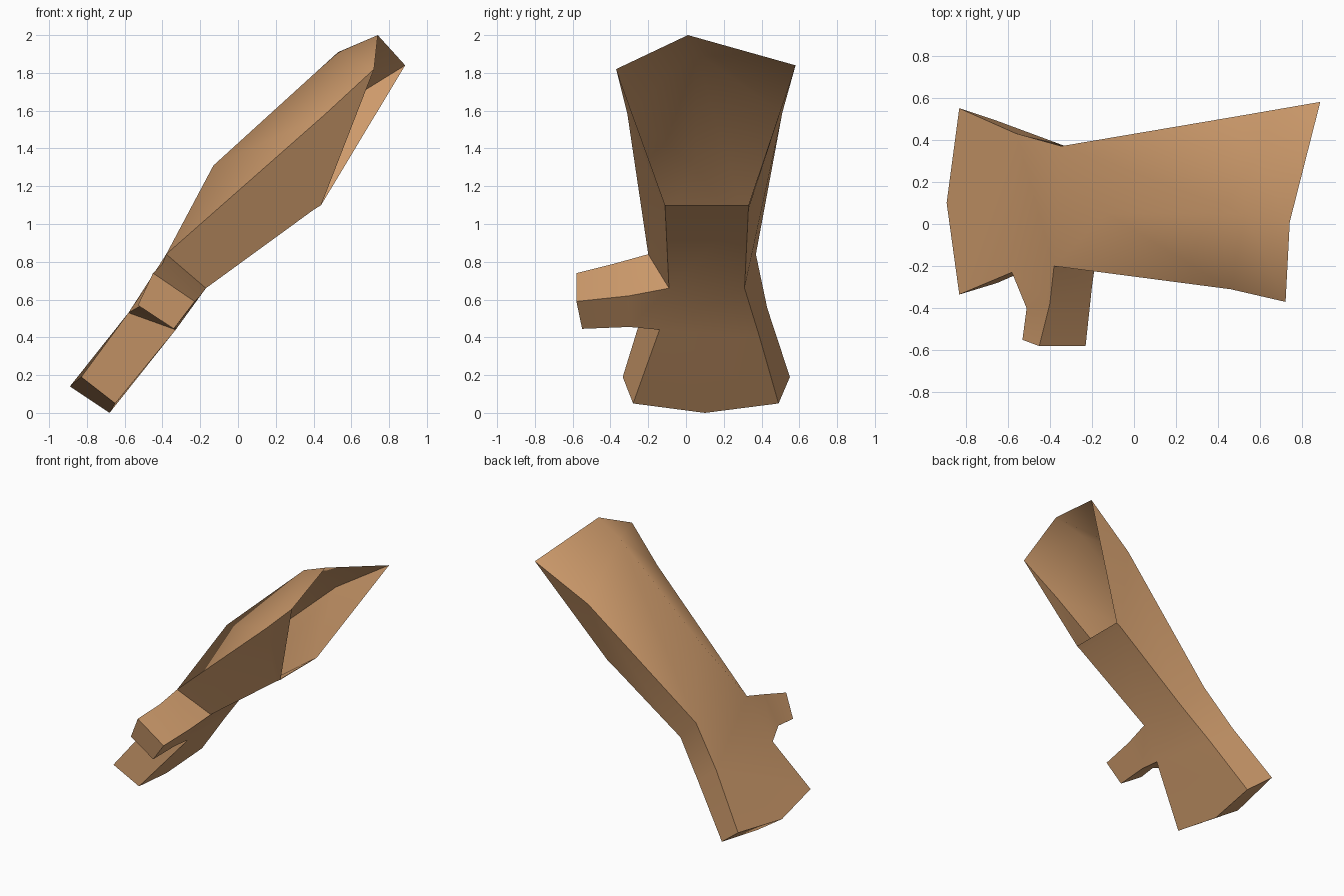
import bpy, bmesh

if "Cube" in bpy.data.objects:
    bpy.data.objects.remove(bpy.data.objects["Cube"])

skin = bpy.data.materials.new("tan_skin")
skin.diffuse_color = (0.62, 0.33, 0.15, 1)
skin.use_nodes = True
skin.node_tree.nodes["Principled BSDF"].inputs["Base Color"].default_value = skin.diffuse_color

bm = bmesh.new()


def ring(*pts):
    return [bm.verts.new(p) for p in pts]


def bridge(a, b):
    n = len(a)
    for i in range(n):
        j = (i + 1) % n
        bm.faces.new((a[i], a[j], b[j], b[i]))


# forearm: open five-sided tube (top, back, bottom back, bottom front, front)
rim = ring((.74, .01, 2.0), (.885, .58, 1.84), (.44, .33, 1.10), (.44, -.11, 1.10), (.72, -.37, 1.82))
upper = ring((.53, .05, 1.91), (.48, .51, 1.59), (.40, .33, 1.075), (.40, -.11, 1.075), (.46, -.31, 1.58))
wrist = ring((-.13, .05, 1.31), (-.345, .37, .84), (-.17, .31, .66), (-.17, -.09, .66), (-.38, -.20, .84))
bridge(rim, upper)
bridge(upper, wrist)
top, back, low_back, low_front, front = wrist

# hand: flat slab with a slightly pointed end
palm_tb, palm_bb, palm_bf, palm_tf = ring(
    (-.56, .43, .555), (-.38, .39, .40), (-.33, -.14, .44), (-.58, -.23, .53))
tip = ring((-.83, .55, .19), (-.89, .10, .14), (-.83, -.335, .19),
           (-.65, -.28, .05), (-.68, .10, 0), (-.65, .49, .05))
tb, tm, tf, bf, bmid, bb = tip
for f in ((top, front, back), (front, palm_tf, palm_tb, back),
          (palm_tf, tf, tm, tb, palm_tb),
          (low_back, palm_bb, palm_bf, low_front),
          (palm_bb, bb, bmid, bf, palm_bf),
          (back, palm_tb, palm_bb, low_back), (palm_tb, tb, bb, palm_bb),
          (palm_tf, palm_bf, bf, tf),
          (tb, tm, bmid, bb), (tm, tf, bf, bmid)):
    bm.faces.new(f)

# thumb: four-sided stub out of the front edge of the hand
base = [front, low_front, palm_bf, palm_tf]
knuckle = ring((-.40, -.38, .79), (-.20, -.30, .62), (-.33, -.30, .455), (-.51, -.40, .57))
end = ring((-.45, -.58, .74), (-.23, -.58, .59), (-.34, -.55, .445), (-.53, -.55, .57))
bridge(base, knuckle)
bridge(knuckle, end)
bm.faces.new(end)

bmesh.ops.recalc_face_normals(bm, faces=bm.faces)
me = bpy.data.meshes.new("forearm_and_hand")
bm.to_mesh(me)
bm.free()
me.materials.append(skin)
arm = bpy.data.objects.new("forearm_and_hand", me)
bpy.context.collection.objects.link(arm)
bpy.context.view_layer.objects.active = arm
arm.select_set(True)
bpy.ops.object.shade_smooth_by_angle(angle=1.05)
